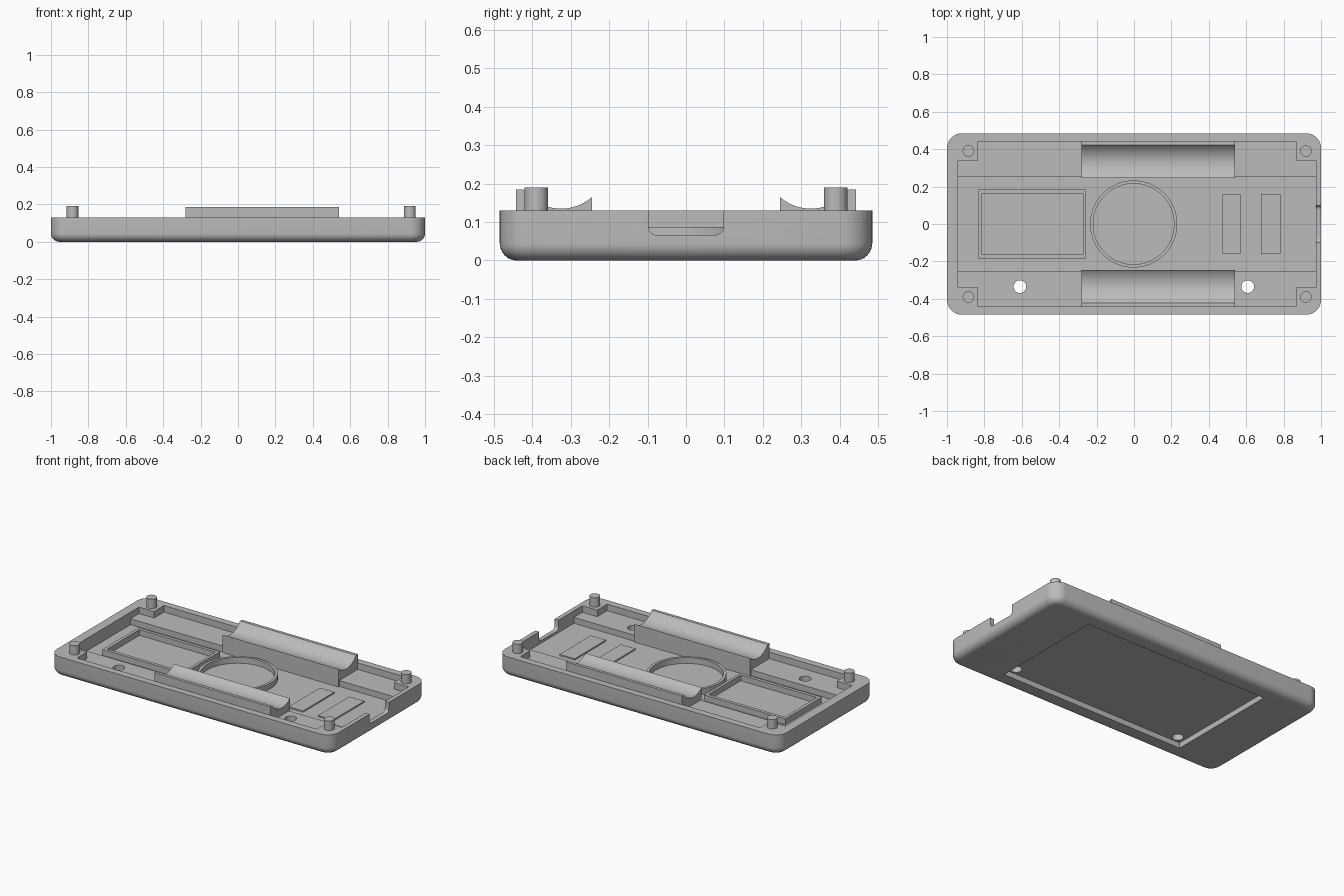
import bpy, bmesh, math

if "Cube" in bpy.data.objects:
    bpy.data.objects.remove(bpy.data.objects["Cube"])

grey = bpy.data.materials.new("plain_grey")
grey.diffuse_color = (0.5, 0.5, 0.5, 1)
grey.use_nodes = True
grey.node_tree.nodes["Principled BSDF"].inputs["Base Color"].default_value = grey.diffuse_color

RIM, LEDGE, FLOOR = 0.13, 0.088, 0.05


def make(name, bm):
    bmesh.ops.recalc_face_normals(bm, faces=bm.faces)
    me = bpy.data.meshes.new(name)
    bm.to_mesh(me)
    bm.free()
    me.materials.append(grey)
    ob = bpy.data.objects.new(name, me)
    bpy.context.collection.objects.link(ob)
    return ob


def loft(name, rings):
    """Closed solid through matching rings of points."""
    bm = bmesh.new()
    loops = [[bm.verts.new(p) for p in r] for r in rings]
    n = len(loops[0])
    for a, b in zip(loops, loops[1:]):
        for i in range(n):
            j = (i + 1) % n
            bm.faces.new((a[i], a[j], b[j], b[i]))
    bm.faces.new(loops[0])
    bm.faces.new(loops[-1])
    return make(name, bm)


def prism(name, outline, z0, z1):
    return loft(name, [[(x, y, z) for x, y in outline] for z in (z0, z1)])


def extrude_x(name, outline, x0, x1):
    return loft(name, [[(x, y, z) for y, z in outline] for x in (x0, x1)])


def rect(x0, x1, y0, y1):
    return [(x0, y0), (x1, y0), (x1, y1), (x0, y1)]


def circle(x, y, r, n):
    return [(x + r * math.cos(2 * math.pi * i / n), y + r * math.sin(2 * math.pi * i / n))
            for i in range(n)]


def rounded(hx, hy, r, n=10):
    pts = []
    for k, (sx, sy) in enumerate(((1, 1), (-1, 1), (-1, -1), (1, -1))):
        for i in range(n + 1):
            a = math.pi / 2 * (k + i / n)
            pts.append((sx * (hx - r) + r * math.cos(a), sy * (hy - r) + r * math.sin(a)))
    return pts


def smooth(ob):
    bpy.ops.object.select_all(action='DESELECT')
    ob.select_set(True)
    bpy.context.view_layer.objects.active = ob
    bpy.ops.object.shade_smooth_by_angle(angle=math.radians(30))


def cut(ob, cutter):
    mod = ob.modifiers.new("cut", 'BOOLEAN')
    mod.operation, mod.solver, mod.object = 'DIFFERENCE', 'EXACT', cutter
    bpy.context.view_layer.objects.active = ob
    bpy.ops.object.modifier_apply(modifier=mod.name)
    bpy.data.objects.remove(cutter)


# Tray body with rounded corners and a rounded bottom edge
F = 0.045
rings = []
for i in range(9):
    a = math.pi / 2 * i / 8
    inset = F * (1 - math.sin(a))
    z = F * (1 - math.cos(a))
    rings.append([(x, y, z) for x, y in rounded(1 - inset, 0.485 - inset, 0.08 - inset)])
rings.append([(x, y, RIM) for x, y in rounded(1, 0.485, 0.08)])
body = loft("tray_body", rings)

# Upper cavity that leaves a block in each corner, then the deeper centre channel
cavity = [(-0.94, -0.34), (-0.833, -0.34), (-0.833, -0.44), (0.867, -0.44), (0.867, -0.34),
          (0.972, -0.34), (0.972, 0.34), (0.867, 0.34), (0.867, 0.44), (-0.833, 0.44),
          (-0.833, 0.34), (-0.94, 0.34)]
cut(body, prism("cavity_cutter", cavity, LEDGE, 0.3))
cut(body, prism("channel_cutter", rect(-0.94, 0.972, -0.254, 0.254), FLOOR, 0.3))

# Notch in the right wall with rounded lower corners
notch = [(0.098, 0.3), (-0.098, 0.3)]
for cy, start in ((-0.076, math.pi), (0.076, 1.5 * math.pi)):
    for i in range(7):
        a = start + math.pi / 2 * i / 6
        notch.append((cy + 0.022 * math.cos(a), 0.088 + 0.022 * math.sin(a)))
cut(body, extrude_x("notch_cutter", notch, 0.95, 1.1))

# Underside recess and the two through holes
cut(body, prism("recess_cutter", rect(-0.66, 0.66, -0.378, 0.378), -0.1, 0.035))
for x in (-0.61, 0.608):
    cut(body, prism("hole_cutter", circle(x, -0.335, 0.034, 32), -0.1, 0.3))
smooth(body)

# Corner pegs
for x in (-0.885, 0.919):
    for y in (-0.39, 0.39):
        smooth(prism("corner_peg", circle(x, y, 0.031, 32), RIM - 0.01, 0.19))

# Cradle rails with a concave top, mirrored front and back
arc0 = math.atan2(0.165 - 0.257, 0.245 - 0.325)
arc1 = math.atan2(0.185 - 0.257, 0.0985)
for side in (-1, 1):
    profile = [(0.245, FLOOR - 0.005)]
    for i in range(21):
        a = arc0 + (arc1 - arc0) * i / 20
        profile.append((0.325 + 0.122 * math.cos(a), 0.257 + 0.122 * math.sin(a)))
    profile += [(0.443, 0.185), (0.443, FLOOR - 0.005)]
    smooth(extrude_x("cradle_rail", [(side * y, z) for y, z in profile], -0.282, 0.54))


def border(name, outer, inner, z0, z1):
    """Raised wall between two matching outlines."""
    bm = bmesh.new()
    loops = [[bm.verts.new((x, y, z)) for x, y in o]
             for o, z in ((outer, z0), (outer, z1), (inner, z1), (inner, z0))]
    n = len(outer)
    for k in range(4):
        a, b = loops[k], loops[(k + 1) % 4]
        for i in range(n):
            j = (i + 1) % n
            bm.faces.new((a[i], a[j], b[j], b[i]))
    smooth(make(name, bm))


# Raised rectangular frame and round ring on the floor
border("rectangular_frame", rect(-0.833, -0.256, -0.184, 0.184),
       rect(-0.813, -0.274, -0.163, 0.163), FLOOR - 0.005, 0.087)
border("round_ring", circle(-0.002, 0, 0.233, 64), circle(-0.002, 0, 0.216, 64),
       FLOOR - 0.005, 0.087)

# Low floor pads
for x0, x1 in ((0.47, 0.572), (0.678, 0.785)):
    prism("floor_pad", rect(x0, x1, -0.158, 0.158), FLOOR - 0.005, FLOOR + 0.009)
